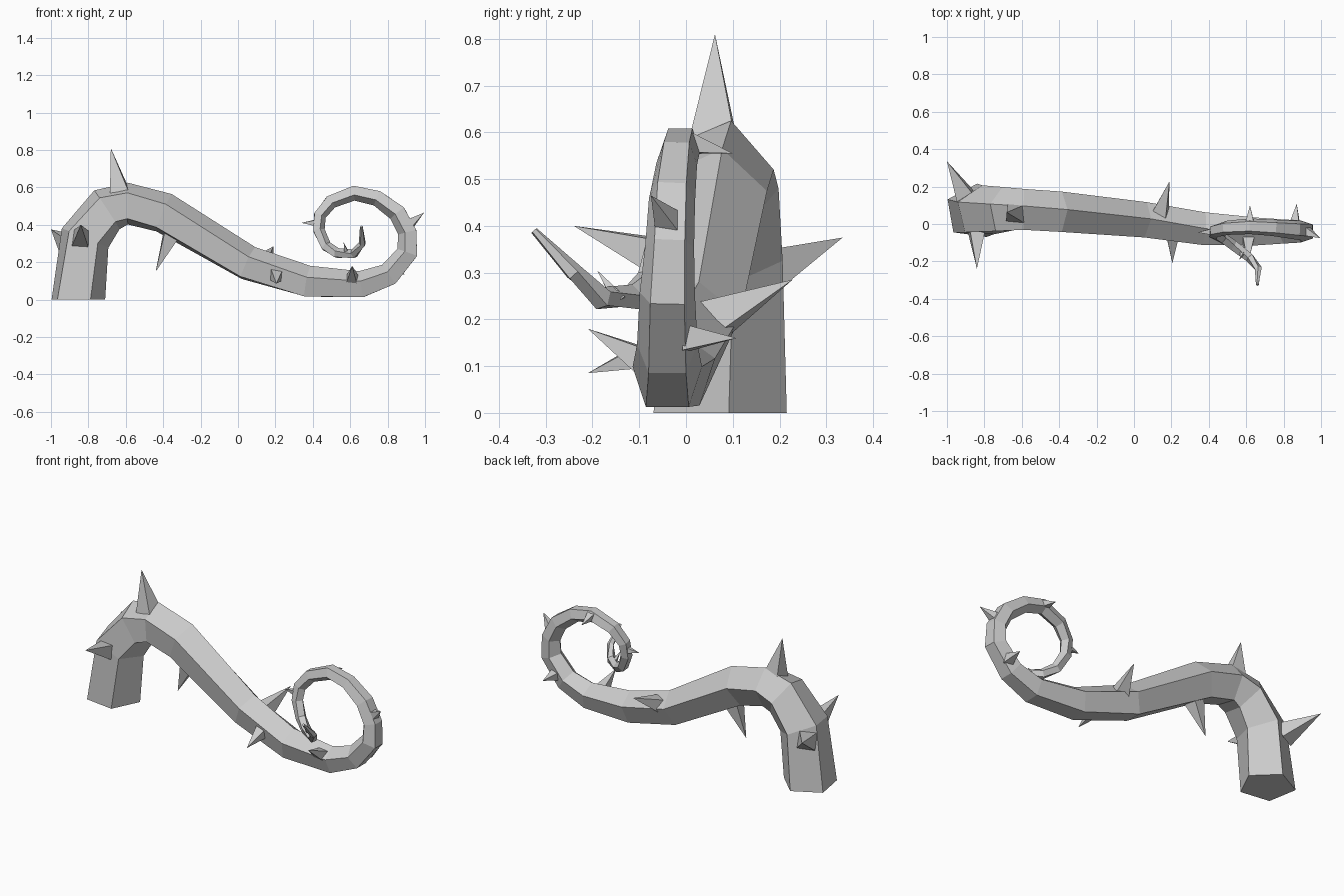
import bpy, bmesh
from math import cos, sin, tau, radians
from mathutils import Vector

cube = bpy.data.objects.get("Cube")
if cube:
    bpy.data.objects.remove(cube, do_unlink=True)

grey = bpy.data.materials.new("plain_grey")
grey.use_nodes = True
colour = (0.6, 0.6, 0.6, 1)
grey.diffuse_color = colour
grey.node_tree.nodes["Principled BSDF"].inputs["Base Color"].default_value = colour


def add_object(name, bm):
    bmesh.ops.recalc_face_normals(bm, faces=bm.faces)
    mesh = bpy.data.meshes.new(name)
    bm.to_mesh(mesh)
    bm.free()
    mesh.materials.append(grey)
    obj = bpy.data.objects.new(name, mesh)
    bpy.context.collection.objects.link(obj)


def ring(bm, centre, normal, side, radius, sides, turn):
    return [bm.verts.new(centre + radius * (cos(a) * normal + sin(a) * side))
            for a in (turn + tau * i / sides for i in range(sides))]


# Stem: x, y, z and radius along the path
path = [
    (-.86, .065, 0, .152), (-.82, .065, .33, .142), (-.70, .068, .48, .13),
    (-.59, .07, .51, .118), (-.40, .06, .46, .115), (.05, .02, .19, .1),
    (.37, -.025, .09, .092), (.66, -.04, .075, .078), (.81, -.04, .13, .068),
    (.91, -.04, .25, .062), (.91, -.035, .36, .055), (.855, -.03, .465, .052),
    (.745, -.02, .545, .046), (.62, -.012, .573, .044), (.495, -.02, .525, .04),
    (.435, -.035, .45, .036), (.43, -.05, .37, .034), (.47, -.075, .285, .031),
    (.53, -.115, .247, .029), (.62, -.18, .245, .026), (.665, -.24, .30, .02),
    (.66, -.325, .39, .008),
]


def build_stem():
    bm = bmesh.new()
    points = [Vector(p[:3]) for p in path]
    rings = []
    last = len(path) - 1
    for i, p in enumerate(path):
        before = (points[i] - points[max(i - 1, 0)]).normalized()
        after = (points[min(i + 1, last)] - points[i]).normalized()
        tangent = (before + after).normalized()
        if i == 0:
            tangent = Vector((0, 0, 1))
        normal = Vector((0, 1, 0)).cross(tangent).normalized()
        side = tangent.cross(normal)
        turn = radians(10 + 26 * min(i / 6, 1))
        rings.append(ring(bm, points[i], normal, side, p[3], 5, turn))
    for low, high in zip(rings, rings[1:]):
        for k in range(5):
            n = (k + 1) % 5
            bm.faces.new((low[k], low[n], high[n], high[k]))
    bm.faces.new(rings[0])
    bm.faces.new(rings[-1])
    add_object("stem", bm)


# Thorn: a four-sided spike with its base sunk into the stem
def build_thorn(name, base, tip, radius):
    bm = bmesh.new()
    base, tip = Vector(base), Vector(tip)
    axis = (tip - base).normalized()
    hint = Vector((0, 1, 0)) if abs(axis.y) < 0.7 else Vector((0, 0, 1))
    normal = hint.cross(axis).normalized()
    corners = ring(bm, base - axis * 0.015, normal, axis.cross(normal),
                   radius, 4, radians(40))
    point = bm.verts.new(tip)
    for k in range(4):
        bm.faces.new((corners[k], corners[(k + 1) % 4], point))
    bm.faces.new(corners)
    add_object(name, bm)


build_stem()
thorns = {
    "crown": ((-.635, .06, .59), (-.68, .062, .81), .07),
    "base_front": ((-.84, -.02, .32), (-.84, -.24, .40), .07),
    "base_back": ((-.91, .16, .30), (-1, .335, .375), .07),
    "underside": ((-.36, .06, .34), (-.44, .06, .15), .06),
    "middle_back": ((.14, .06, .20), (.19, .228, .285), .06),
    "middle_front": ((.205, -.07, .13), (.205, -.21, .085), .047),
    "lower_front": ((.61, -.09, .11), (.61, -.21, .18), .045),
    "curl_outer": ((.91, -.035, .40), (.995, -.075, .465), .045),
    "curl_lower_back": ((.86, .01, .16), (.87, .108, .16), .04),
    "curl_upper_back": ((.62, .015, .575), (.62, .1, .555), .033),
    "curl_left": ((.43, -.04, .41), (.34, -.045, .41), .033),
    "tip": ((.58, -.15, .25), (.565, -.19, .305), .02),
}
for name, (base, tip, radius) in thorns.items():
    build_thorn(name + "_thorn", base, tip, radius)
